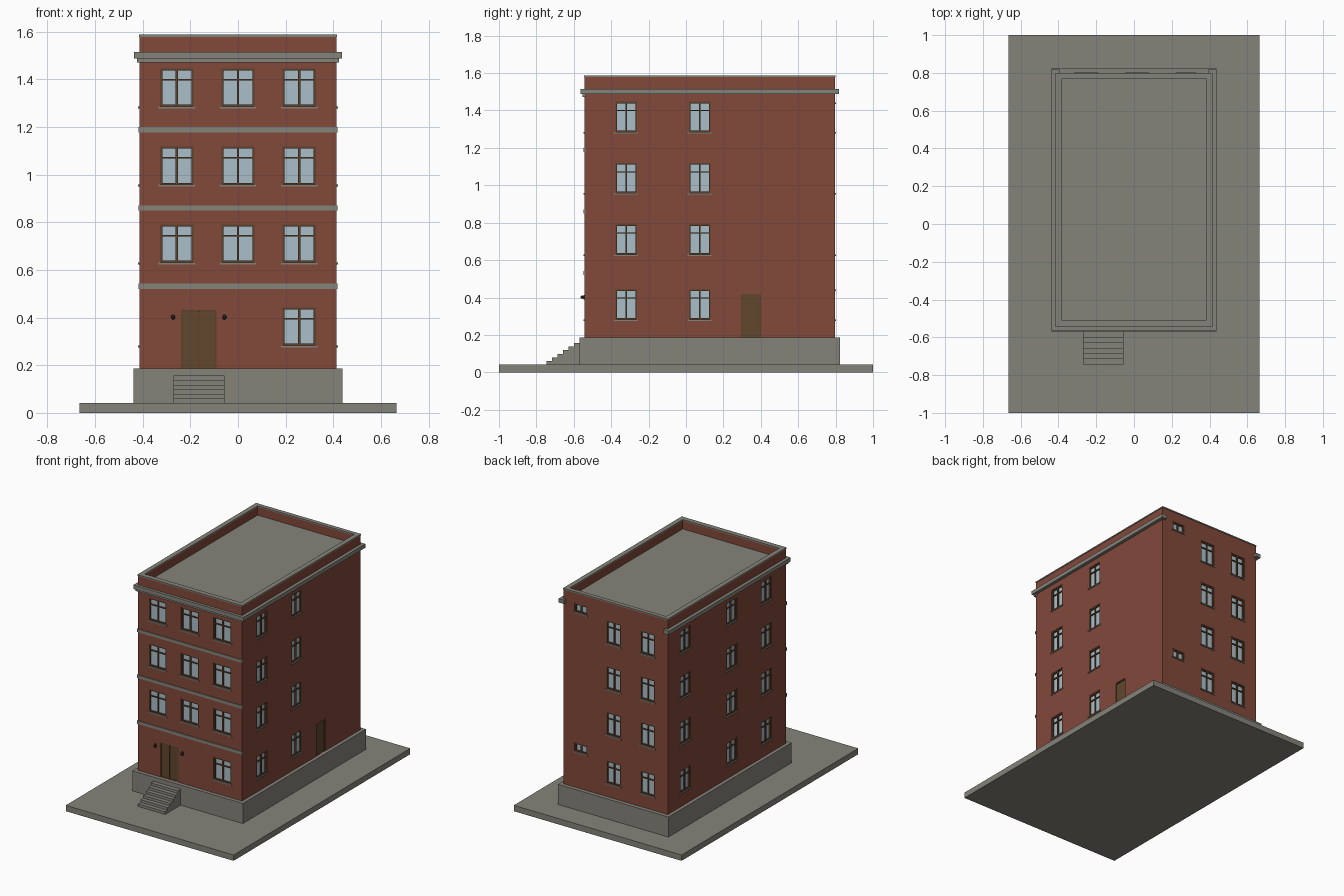
import bpy, bmesh, math
from mathutils import Matrix, Vector

if "Cube" in bpy.data.objects:
    bpy.data.objects.remove(bpy.data.objects["Cube"])


def material(name, rgb):
    m = bpy.data.materials.new(name)
    m.diffuse_color = (*rgb, 1)
    m.use_nodes = True
    m.node_tree.nodes["Principled BSDF"].inputs["Base Color"].default_value = m.diffuse_color
    return m


BRICK = material("brick red", (0.223, 0.065, 0.042))
STONE = material("stone grey", (0.232, 0.227, 0.195))
GLASS = material("pale blue glass", (0.41, 0.52, 0.58))
FRAME = material("frame brown", (0.115, 0.052, 0.024))
DOOR = material("door brown", (0.12, 0.063, 0.026))
DARK = material("dark metal", (0.03, 0.028, 0.025))

parts = {}


def part(name):
    return parts.setdefault(name, bmesh.new())


def box(name, x, y, z, rot=Matrix.Identity(4)):
    """Add a box given by (min, max) ranges to the named part."""
    c = Vector([(r[0] + r[1]) / 2 for r in (x, y, z)])
    s = [abs(r[1] - r[0]) for r in (x, y, z)]
    m = rot @ Matrix.Translation(c) @ Matrix.Diagonal((*s, 1))
    bmesh.ops.create_cube(part(name), size=1, matrix=m)


def finish(name, mat):
    bm = parts.pop(name)
    mesh = bpy.data.meshes.new(name)
    bmesh.ops.recalc_face_normals(bm, faces=bm.faces)
    bm.to_mesh(mesh)
    bm.free()
    mesh.materials.append(mat)
    ob = bpy.data.objects.new(name, mesh)
    bpy.context.collection.objects.link(ob)
    return ob


# Building extents, and each wall as (rotation angle, distance from origin)
X, Y0, Y1 = 0.413, -0.543, 0.796
WALLS = {"front": (0, -Y0), "right": (90, X), "back": (180, Y1), "left": (-90, X)}
RECESS = 0.015


def on_wall(wall, name, u, d, z):
    """Box on a wall: u runs along it, d is the distance out of its face."""
    angle, dist = WALLS[wall]
    rot = Matrix.Rotation(math.radians(angle), 4, 'Z')
    box(name, u, (-dist - d[1], -dist - d[0]), z, rot)


def window(wall, u, w, z0, z1, transom=True):
    a, b, t = u - w / 2, u + w / 2, 0.009
    on_wall(wall, "cutter", (a, b), (-RECESS, 0.05), (z0, z1))
    on_wall(wall, "window_glass", (a, b), (-0.02, -0.012), (z0, z1))
    fd = (-0.018, -0.003)
    for lo, hi in ((a, a + t), (b - t, b), (u - t / 2, u + t / 2)):
        on_wall(wall, "window_frames", (lo, hi), fd, (z0, z1))
    for lo in (z0, z1 - t):
        on_wall(wall, "window_frames", (a, b), fd, (lo, lo + t))
    if transom:
        on_wall(wall, "window_frames", (a, b), fd, (z1 - 0.05, z1 - 0.044))
    on_wall(wall, "window_sills", (a - 0.006, b + 0.006), (-0.015, 0.006), (z0 - 0.007, z0 + 0.001))


# Windows, four floors
ROWS = [0.282, 0.63, 0.957, 1.285]
for i, z in enumerate(ROWS):
    for u in ((0.257,) if i == 0 else (-0.257, 0, 0.257)):
        window("front", u, 0.14, z, z + 0.161)
    for u in (-0.32, 0.073):
        window("right", u, 0.116, z, z + 0.162)
    for y in (-0.32, 0.073, 0.597):
        window("left", -y, 0.116, z, z + 0.162)
    for x in (-0.253, 0.016):
        window("back", -x, 0.116, z, z + 0.162)
for z in (0.443, 1.442):
    window("back", -0.275, 0.1, z, z + 0.062, False)

# Doors: double leaf at the front, single at the right
for wall, a, b, top, leaves in (("front", -0.239, -0.09, 0.433, 2), ("right", 0.294, 0.4, 0.417, 1)):
    on_wall(wall, "cutter", (a, b), (-RECESS, 0.05), (0.187, top))
    w = (b - a) / leaves
    on_wall(wall, "door_frames", (a, b), (-0.018, -0.012), (0.187, top))
    for lo in (a, b - 0.006):
        on_wall(wall, "door_frames", (lo, lo + 0.006), (-0.018, -0.002), (0.187, top))
    on_wall(wall, "door_frames", (a, b), (-0.018, -0.002), (top - 0.007, top))
    for k in range(leaves):
        on_wall(wall, "door_leaves", (a + k * w + 0.003, a + (k + 1) * w - 0.003),
                (-0.018, -0.008), (0.187, top - 0.007))

# Wall lamps beside the front door
for x in (-0.272, -0.057):
    box("wall_lamps", (x - 0.006, x + 0.006), (Y0 - 0.006, Y0 + 0.002), (0.39, 0.414))
    bmesh.ops.create_icosphere(part("wall_lamps"), subdivisions=2, radius=0.009,
                               matrix=Matrix.Translation((x, Y0 - 0.012, 0.402)))

# Brick body with openings and roof well cut out
PX, PY0, PY1, ROOF = 0.385, -0.513, 0.772, 1.515
box("brick_walls", (-X, X), (Y0, Y1), (0.18, 1.58))
box("cutter", (-PX, PX), (PY0, PY1), (ROOF, 1.7))
walls = finish("brick_walls", BRICK)
cutter = finish("cutter", BRICK)
cutter.hide_render = True
mod = walls.modifiers.new("openings", 'BOOLEAN')
mod.object, mod.operation, mod.solver = cutter, 'DIFFERENCE', 'EXACT'
bpy.context.view_layer.update()
cut = bpy.data.meshes.new_from_object(walls.evaluated_get(bpy.context.evaluated_depsgraph_get()))
walls.modifiers.clear()
walls.data = cut
bpy.data.objects.remove(cutter)

# Roof deck and parapet coping
box("roof_deck", (-PX, PX), (PY0, PY1), (ROOF - 0.004, ROOF + 0.004))
e = 0.003
for s in (-1, 1):
    box("parapet_coping", (s * (PX - e), s * (X + e)), (Y0 - e, Y1 + e), (1.579, 1.588))
for y in ((Y0 - e, PY0 + e), (PY1 - e, Y1 + e)):
    box("parapet_coping", (-PX + e, PX - e), y, (1.579, 1.588))

# Cornice on front and sides, returning round the back corners
for s in (-1, 1):
    box("cornice", (s * 0.41, s * 0.436), (-0.563, 0.818), (1.487, 1.515))
    box("cornice", (s * 0.395, s * 0.41), (0.79, 0.818), (1.487, 1.515))
box("cornice", (-0.41, 0.41), (-0.563, -0.54), (1.487, 1.515))
box("cornice_moulding", (-0.424, 0.424), (-0.554, -0.535), (1.472, 1.487))

# Storey bands on the front
for z in (0.521, 0.849, 1.178):
    box("storey_bands", (-0.417, 0.417), (Y0 - 0.006, Y0 + 0.005), (z, z + 0.022))

# Ground slab, plinth and entrance steps
box("ground_slab", (-0.665, 0.665), (-1, 1), (0, 0.042))
box("plinth", (-0.438, 0.438), (-0.57, 0.824), (0.04, 0.186))
for i in range(6):
    box("entrance_steps", (-0.27, -0.056), (-0.745 + i * 0.029, -0.745 + (i + 1) * 0.029 + 0.001),
        (0.041, 0.042 + (i + 1) * 0.019))

colours = {"window_glass": GLASS, "window_frames": FRAME, "door_frames": FRAME,
           "door_leaves": DOOR, "wall_lamps": DARK}
for name in list(parts):
    finish(name, colours.get(name, STONE))
